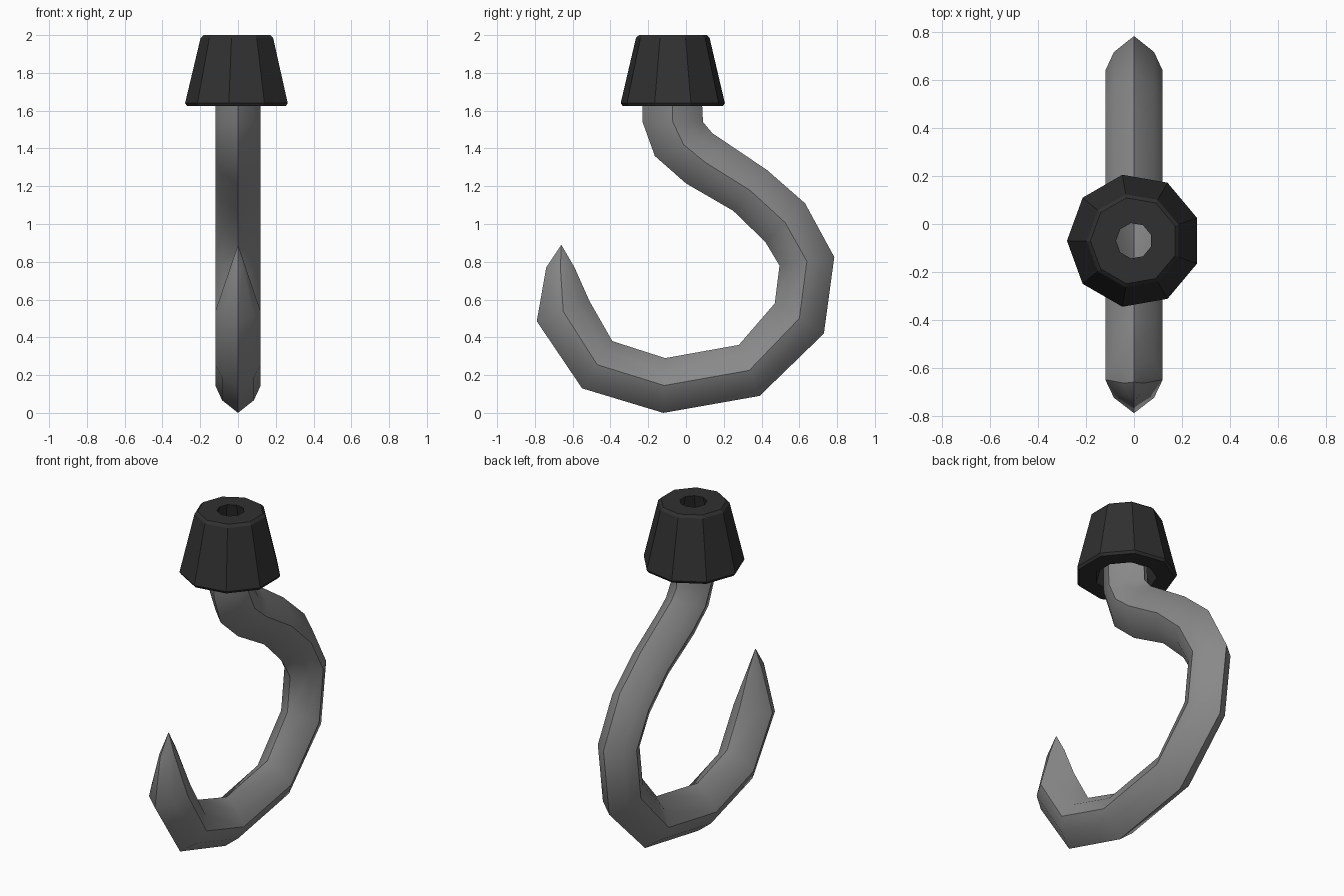
import bpy, bmesh, math
from mathutils import Vector

if "Cube" in bpy.data.objects:
    bpy.data.objects.remove(bpy.data.objects["Cube"])


def material(name, rgb):
    m = bpy.data.materials.new(name)
    m.diffuse_color = (*rgb, 1)
    m.use_nodes = True
    m.node_tree.nodes["Principled BSDF"].inputs["Base Color"].default_value = m.diffuse_color
    return m


def finish(bm, name, mat):
    bmesh.ops.recalc_face_normals(bm, faces=bm.faces)
    me = bpy.data.meshes.new(name)
    bm.to_mesh(me)
    bm.free()
    me.materials.append(mat)
    ob = bpy.data.objects.new(name, me)
    bpy.context.collection.objects.link(ob)
    return ob


steel = material("grey steel", (0.25, 0.25, 0.25))
black = material("black rubber", (0.03, 0.03, 0.03))

# Hook: each station is outer ridge (y, z), inner ridge (y, z), half width in x
stations = [
    (0.08, 1.74, -0.23, 1.74, 0.12),
    (0.09, 1.54, -0.23, 1.54, 0.12),
    (0.14, 1.48, -0.165, 1.36, 0.12),
    (0.20, 1.44, 0.0, 1.215, 0.12),
    (0.43, 1.285, 0.25, 1.07, 0.12),
    (0.63, 1.11, 0.42, 0.905, 0.12),
    (0.785, 0.825, 0.495, 0.78, 0.12),
    (0.73, 0.42, 0.47, 0.58, 0.12),
    (0.39, 0.09, 0.28, 0.36, 0.12),
    (-0.12, 0.0, -0.11, 0.29, 0.12),
    (-0.55, 0.13, -0.39, 0.38, 0.12),
    (-0.79, 0.485, -0.51, 0.59, 0.12),
    (-0.74, 0.77, -0.59, 0.77, 0.041),
]
# eight-sided section with ridges: (x factor, position from inner -1 to outer 1)
section = [(0, 1), (0.7, 0.54), (1, 0), (0.7, -0.54),
           (0, -1), (-0.7, -0.54), (-1, 0), (-0.7, 0.54)]

bm = bmesh.new()
rings = []
for ay, az, by, bz, w in stations:
    a, b = Vector((0, ay, az)), Vector((0, by, bz))
    mid, half = (a + b) / 2, (a - b) / 2
    rings.append([bm.verts.new(mid + half * t + Vector((w * s, 0, 0)))
                  for s, t in section])
for r0, r1 in zip(rings, rings[1:]):
    for i in range(8):
        j = (i + 1) % 8
        bm.faces.new((r0[i], r0[j], r1[j], r1[i]))
tip = bm.verts.new((0, -0.66, 0.89))
for i in range(8):
    bm.faces.new((rings[-1][i], rings[-1][(i + 1) % 8], tip))
# smooth along the length, crisp on the four ridges
for f in bm.faces:
    f.smooth = True
rings.append([tip] * 8)
for r0, r1 in zip(rings, rings[1:]):
    for i in (0, 2, 4, 6):
        bm.edges.get((r0[i], r1[i])).smooth = False
finish(bm, "hook", steel)

# Collar: nine-sided tapered ring with softened rims and a hole through it
profile = [(0.17, 1.625), (0.27, 1.625), (0.28, 1.64),
           (0.198, 1.985), (0.182, 2.0), (0.075, 2.0)]
N = 9
bm = bmesh.new()
cols = []
for k in range(N):
    ang = math.pi + 2 * math.pi * k / N
    cols.append([bm.verts.new((r * math.cos(ang), -0.07 + r * math.sin(ang), z))
                 for r, z in profile])
P = len(profile)
for k in range(N):
    c0, c1 = cols[k], cols[(k + 1) % N]
    for i in range(P):
        j = (i + 1) % P
        bm.faces.new((c0[i], c1[i], c1[j], c0[j]))
finish(bm, "collar", black)
